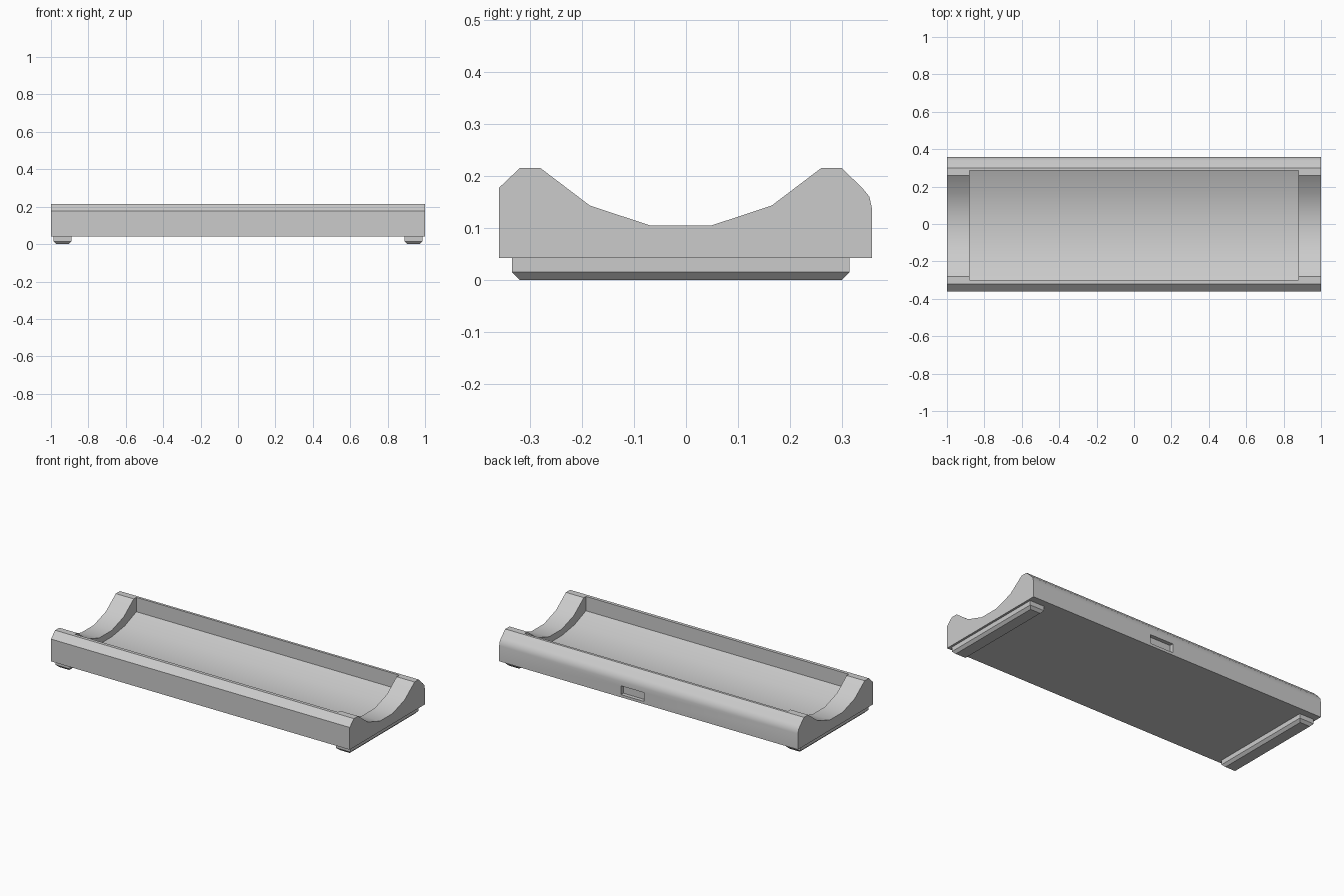
import bpy
import bmesh
from math import radians

cube = bpy.data.objects.get("Cube")
if cube:
    bpy.data.objects.remove(cube, do_unlink=True)

grey = bpy.data.materials.new("light grey plastic")
grey.use_nodes = True
COLOUR = (0.6, 0.6, 0.6, 1)
grey.diffuse_color = COLOUR
grey.node_tree.nodes["Principled BSDF"].inputs["Base Color"].default_value = COLOUR


def finish(name, bm):
    bmesh.ops.recalc_face_normals(bm, faces=bm.faces)
    mesh = bpy.data.meshes.new(name)
    bm.to_mesh(mesh)
    bm.free()
    mesh.materials.append(grey)
    obj = bpy.data.objects.new(name, mesh)
    bpy.context.collection.objects.link(obj)
    return obj


def extrude_profile(name, profile, x0, x1):
    """Sweep a (y, z) outline along x."""
    bm = bmesh.new()
    face = bm.faces.new([bm.verts.new((x0, y, z)) for y, z in profile])
    out = bmesh.ops.extrude_face_region(bm, geom=[face])
    verts = [g for g in out["geom"] if isinstance(g, bmesh.types.BMVert)]
    bmesh.ops.translate(bm, verts=verts, vec=(x1 - x0, 0, 0))
    return finish(name, bm)


def activate(obj):
    bpy.ops.object.select_all(action="DESELECT")
    obj.select_set(True)
    bpy.context.view_layer.objects.active = obj


def cut(obj, cutter):
    activate(obj)
    mod = obj.modifiers.new("cut", "BOOLEAN")
    mod.operation = "DIFFERENCE"
    mod.solver = "EXACT"
    mod.object = cutter
    bpy.ops.object.modifier_apply(modifier=mod.name)
    bpy.data.objects.remove(cutter, do_unlink=True)


# Body: scalloped cradle, chamfered front lip and rounded back
BASE = 0.042
body = extrude_profile("tray_body", [
    (-0.36, BASE), (-0.36, 0.177), (-0.32, 0.215), (-0.28, 0.215),
    (-0.185, 0.143), (-0.07, 0.105), (0.05, 0.105), (0.165, 0.143),
    (0.26, 0.215), (0.30, 0.215), (0.34, 0.176), (0.353, 0.16),
    (0.358, 0.137), (0.358, BASE)], -1, 1)

# Pocket with a gently curved floor
cut(body, extrude_profile("pocket_cutter", [
    (-0.30, 0.3), (-0.30, 0.128), (-0.19, 0.085), (-0.07, 0.066),
    (0.05, 0.066), (0.175, 0.085), (0.285, 0.128), (0.285, 0.3)], -0.88, 0.88))

# Connector slot in the back
cut(body, extrude_profile("slot_cutter", [
    (0.335, 0.058), (0.4, 0.058), (0.4, 0.111), (0.335, 0.111)], 0.03, 0.185))

activate(body)
bpy.ops.object.shade_smooth_by_angle(angle=radians(28))

# Feet: bars with a chamfered bottom edge
for side, name in ((-1, "right_foot"), (1, "left_foot")):
    bm = bmesh.new()
    rings = []
    for inset, z in ((0.015, 0), (0, 0.015), (0, BASE)):
        x0, x1 = 0.89 + inset, 0.987 - inset
        y0, y1 = -0.335 + inset, 0.315 - inset
        rings.append([bm.verts.new((side * x, y, z)) for x, y in
                      ((x0, y0), (x1, y0), (x1, y1), (x0, y1))])
    for low, high in zip(rings, rings[1:]):
        for i in range(4):
            j = (i + 1) % 4
            bm.faces.new((low[i], low[j], high[j], high[i]))
    bm.faces.new(rings[0])
    bm.faces.new(rings[-1])
    finish(name, bm)
